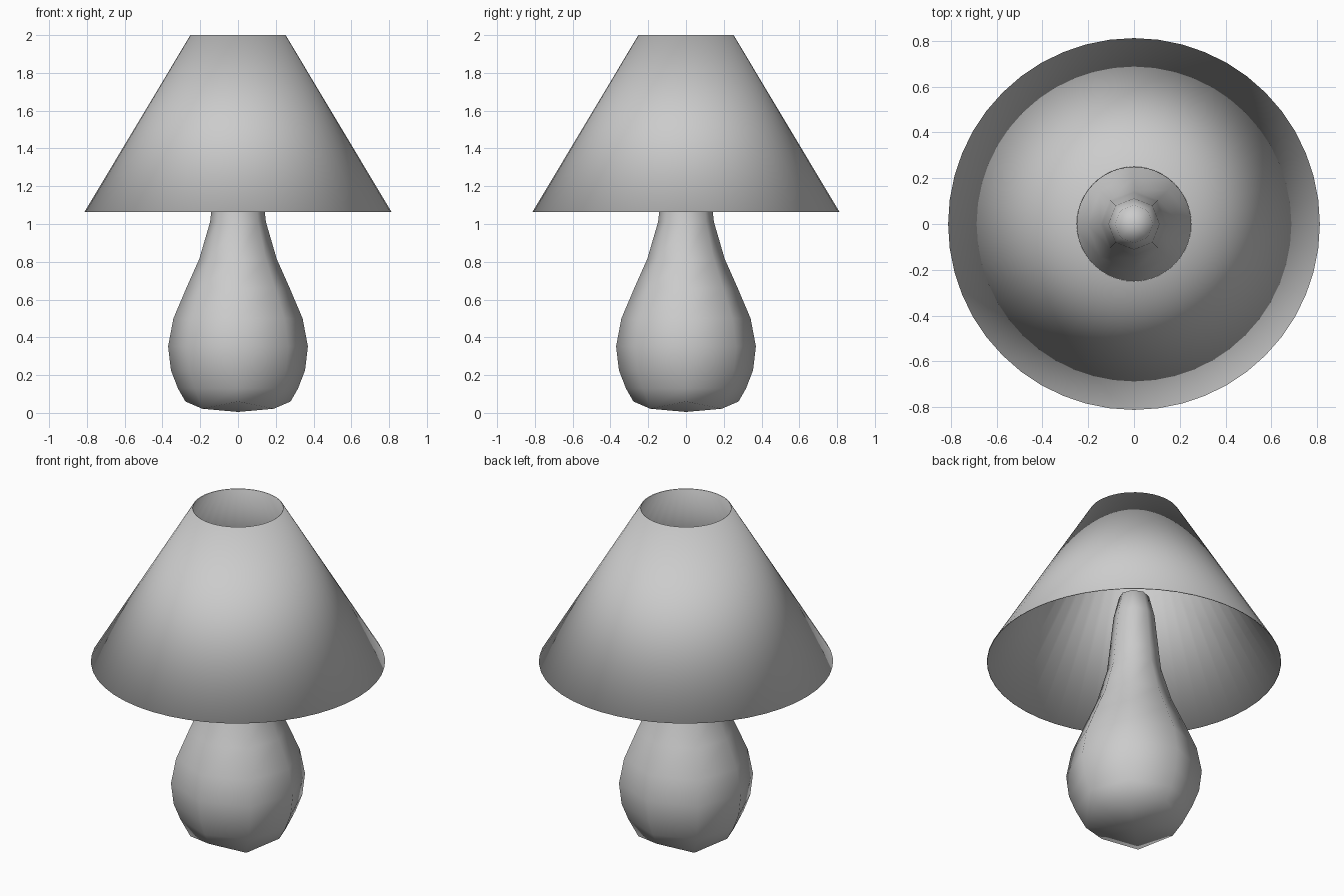
import bpy, bmesh, math

if "Cube" in bpy.data.objects:
    bpy.data.objects.remove(bpy.data.objects["Cube"])


def lathe(name, profile, sides, closed=False, tweak=None):
    """Revolve (radius, z) points around z; zero radius makes a pole."""
    bm = bmesh.new()
    rings = []
    for i, (r, z) in enumerate(profile):
        if r == 0:
            rings.append([bm.verts.new((0, 0, z))] * sides)
            continue
        ring = []
        for k in range(sides):
            a = 2 * math.pi * k / sides
            rr, zz = tweak(i, k, r, z) if tweak else (r, z)
            ring.append(bm.verts.new((rr * math.cos(a), rr * math.sin(a), zz)))
        rings.append(ring)
    pairs = list(zip(rings, rings[1:]))
    if closed:
        pairs.append((rings[-1], rings[0]))
    for lo, hi in pairs:
        for k in range(sides):
            n = (k + 1) % sides
            quad = [lo[k], lo[n], hi[n], hi[k]]
            bm.faces.new(list(dict.fromkeys(quad)))
    bmesh.ops.recalc_face_normals(bm, faces=bm.faces)
    mesh = bpy.data.meshes.new(name)
    bm.to_mesh(mesh)
    bm.free()
    mesh.shade_smooth()
    obj = bpy.data.objects.new(name, mesh)
    bpy.context.collection.objects.link(obj)
    return obj


# Lamp base: eight-sided gourd, diagonal corners slightly fuller and lower at the foot
def base_tweak(i, k, r, z):
    if k % 2:
        if i == 1:
            return r * 0.96, 0.022
        return r * 1.015, z
    return r, z


lathe("lamp_base", [
    (0, 0.005), (0.278, 0.06), (0.318, 0.13), (0.355, 0.225), (0.37, 0.352),
    (0.342, 0.5), (0.274, 0.66), (0.205, 0.815), (0.148, 1.01), (0.138, 1.1),
    (0.112, 1.35), (0.082, 1.475), (0, 1.51)], 8, tweak=base_tweak)

# Lampshade: thin open cone, smoothed right over its rims
t = 0.004
lathe("lampshade", [
    (0.812, 1.065), (0.252, 2.0), (0.252 - t, 2.0 - t / 2), (0.812 - t, 1.065 - t / 2)],
    48, closed=True)
